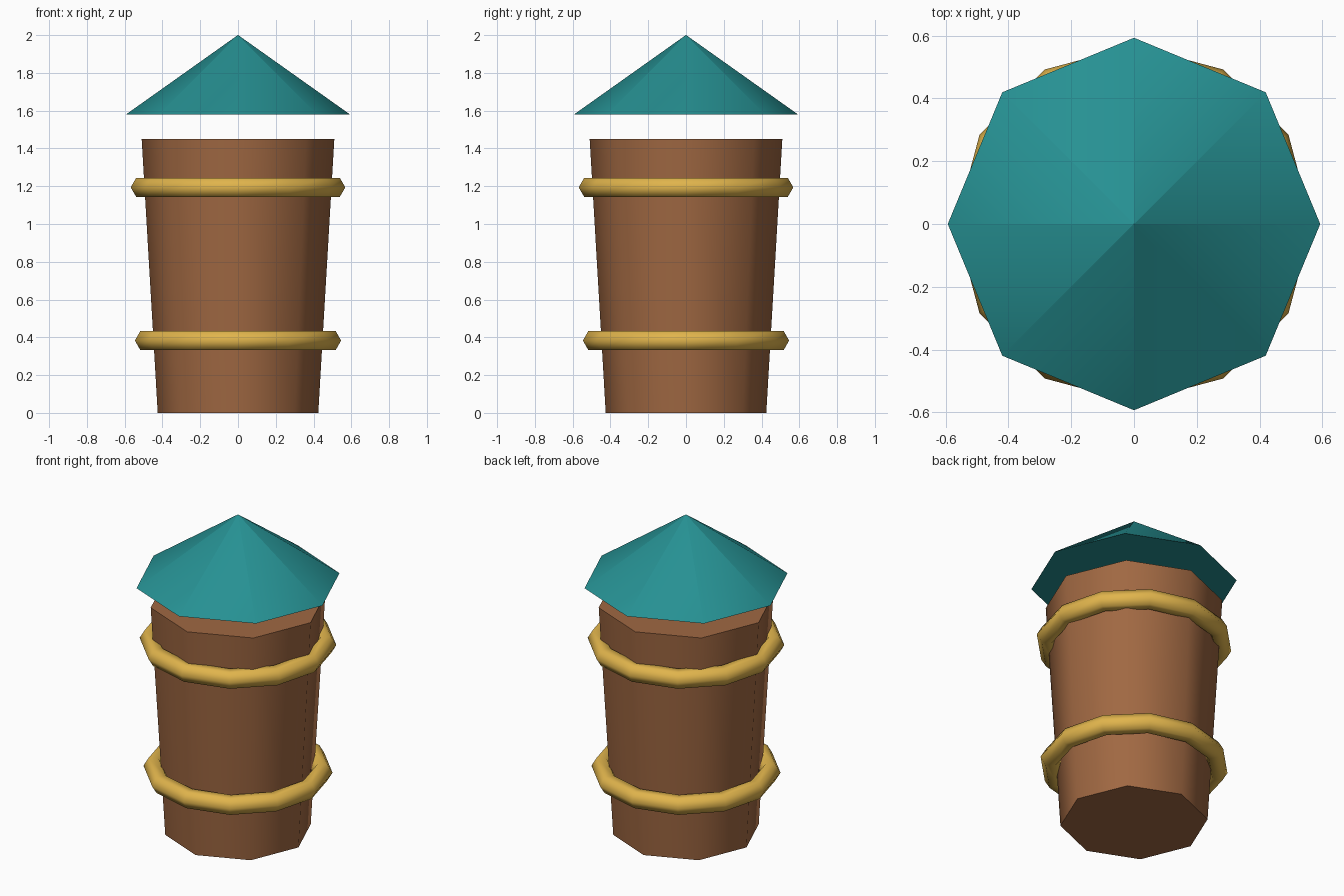
import bpy
import math

cube = bpy.data.objects.get("Cube")
if cube:
    bpy.data.objects.remove(cube, do_unlink=True)


def srgb(r, g, b):
    """Convert 8-bit sRGB to a linear colour."""
    lin = [c / 12.92 if c <= 0.04045 else ((c + 0.055) / 1.055) ** 2.4
           for c in (r / 255, g / 255, b / 255)]
    return (*lin, 1.0)


def material(name, colour):
    mat = bpy.data.materials.new(name)
    mat.use_nodes = True
    mat.diffuse_color = colour
    mat.node_tree.nodes["Principled BSDF"].inputs["Base Color"].default_value = colour
    return mat


def finish(name, mat):
    obj = bpy.context.object
    obj.name = obj.data.name = name
    obj.data.materials.append(mat)
    return obj


def tapered_drum(name, bottom_radius, top_radius, bottom, top, mat):
    """Eight-sided tapered solid with smooth sides and flat ends."""
    bpy.ops.mesh.primitive_cone_add(
        vertices=8, radius1=bottom_radius, radius2=top_radius,
        depth=top - bottom, location=(0, 0, (bottom + top) / 2))
    obj = finish(name, mat)
    # the angle keeps side facets smooth while the rims stay crisp
    bpy.ops.object.shade_smooth_by_angle(angle=math.radians(50))
    for poly in obj.data.polygons:
        if abs(poly.normal.z) > 0.99:
            poly.use_smooth = False
    return obj


def hoop(name, outer_radius, height, mat, thickness=0.058):
    bpy.ops.mesh.primitive_torus_add(
        major_radius=outer_radius - thickness, minor_radius=thickness,
        major_segments=12, minor_segments=6, location=(0, 0, height))
    obj = finish(name, mat)
    bpy.ops.object.shade_smooth()
    return obj


wood = material("brown wood", srgb(160, 104, 66))
brass = material("golden brass", srgb(224, 180, 76))
teal = material("teal roof", srgb(38, 145, 147))

# Barrel body, widening upwards
tapered_drum("barrel_body", 0.425, 0.51, 0, 1.45, wood)

# Hoops around the barrel
hoop("lower_hoop", 0.546, 0.383, brass)
hoop("upper_hoop", 0.568, 1.194, brass)

# Pointed lid floating above; the tiny blunt tip keeps its shading clean
tapered_drum("pointed_lid", 0.593, 0.001, 1.58, 2.0, teal)
